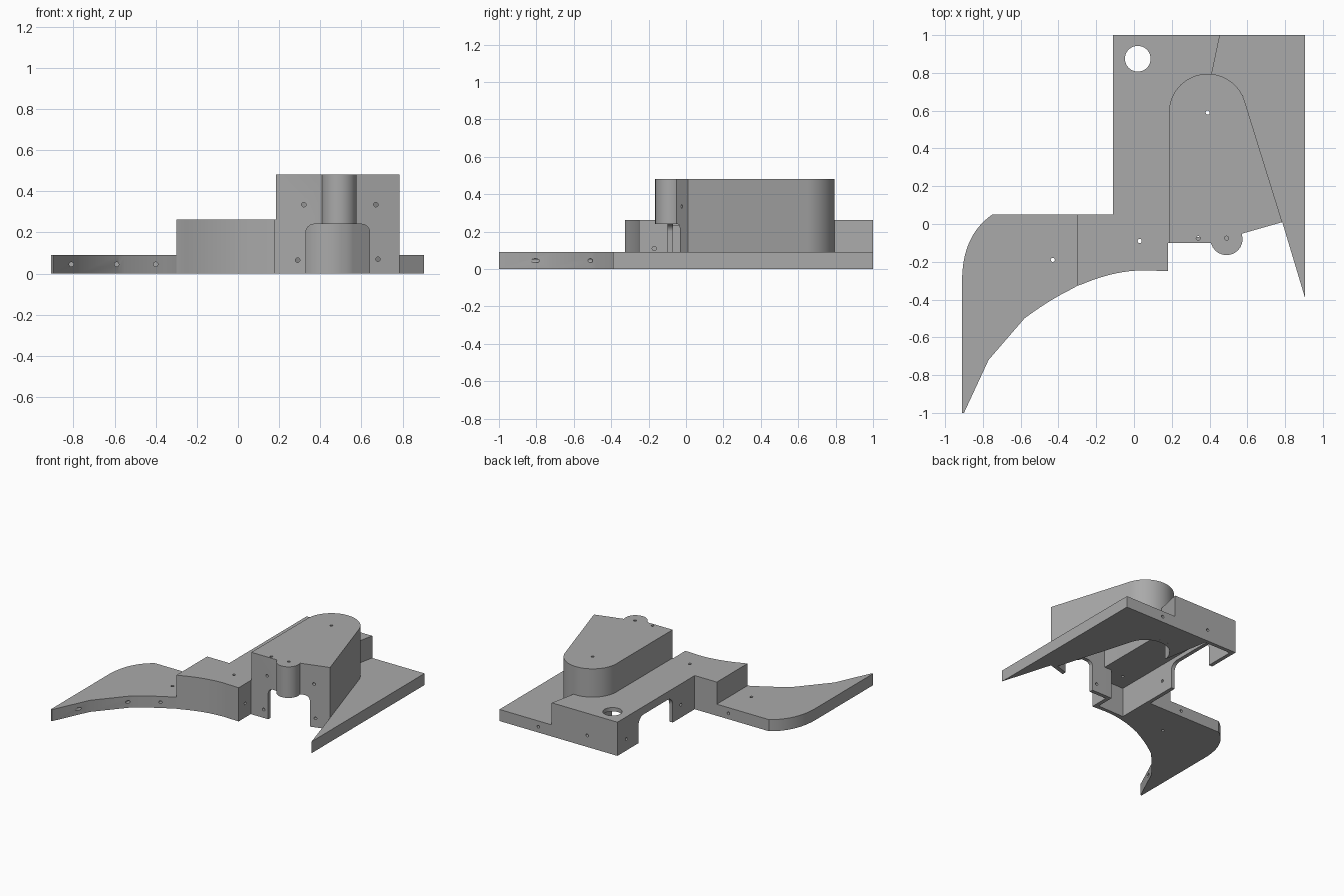
import bpy, bmesh, math
from mathutils import Vector

old = bpy.data.objects.get("Cube")
if old:
    bpy.data.objects.remove(old, do_unlink=True)

grey = bpy.data.materials.new("plain grey")
grey.use_nodes = True
grey.diffuse_color = (0.4, 0.4, 0.4, 1)
grey.node_tree.nodes["Principled BSDF"].inputs["Base Color"].default_value = (0.4, 0.4, 0.4, 1)

LOW, MID, TOP = 0.09, 0.262, 0.482
PLACE = {"x": lambda a, b, h: (h, a, b),
         "y": lambda a, b, h: (a, h, b),
         "z": lambda a, b, h: (a, b, h)}


def arc(cx, cy, r, start, end, n=16):
    angles = [math.radians(start + (end - start) * i / n) for i in range(n + 1)]
    return [(cx + r * math.cos(t), cy + r * math.sin(t)) for t in angles]


def bezier(p, q, r, n=16):
    p, q, r = Vector(p), Vector(q), Vector(r)
    ts = [i / n for i in range(n + 1)]
    return [tuple(p * (1 - t) ** 2 + q * 2 * t * (1 - t) + r * t * t) for t in ts]


def add_prism(bm, points, lo, hi, axis):
    """Extrude a flat outline along one axis."""
    put = PLACE[axis]
    bottom = [bm.verts.new(put(a, b, lo)) for a, b in points]
    top = [bm.verts.new(put(a, b, hi)) for a, b in points]
    faces = [bm.faces.new(bottom), bm.faces.new(top)]
    n = len(points)
    for i in range(n):
        j = (i + 1) % n
        faces.append(bm.faces.new((bottom[i], bottom[j], top[j], top[i])))
    bmesh.ops.recalc_face_normals(bm, faces=faces)


def make(name, prisms):
    bm = bmesh.new()
    for args in prisms:
        add_prism(bm, *args)
    mesh = bpy.data.meshes.new(name)
    bm.to_mesh(mesh)
    bm.free()
    mesh.materials.append(grey)
    obj = bpy.data.objects.new(name, mesh)
    bpy.context.collection.objects.link(obj)
    return obj


def arch(left, right, top, r):
    """Doorway outline with rounded upper corners."""
    return ([(left, -0.1), (right, -0.1)] + arc(right - r, top - r, r, 0, 90, 8)
            + arc(left + r, top - r, r, 90, 180, 8))


# Shared curves: sweeping front edge and rounded tower end
CX, CY, R, TILT = 0.39, 0.59, 0.205, 17
front_curve = bezier((-0.58, -0.5), (-0.24, -0.245), (0.06, -0.245), 24)
split = (-0.30, -0.327)
wing_front = [p for p in front_curve if p[0] < split[0] - 0.005]
block_front = [p for p in front_curve if p[0] > split[0] + 0.005]

# Low curved wing on the -x side
left_wing = make("right_wing_plate", [(
    [(-0.91, -1), (-0.90, -1), (-0.77, -0.72)] + wing_front
    + [split, (-0.30, 0.05)]
    + bezier((-0.75, 0.05), (-0.91, -0.06), (-0.91, -0.30)), 0, LOW, "z")])

# Low pointed plate on the +x side
right_wing = make("left_wing_plate", [(
    [(0.905, -0.39), (0.905, 1), (0.455, 1), (0.41, 0.794)]
    + arc(CX, CY, R, 84, TILT) + [(0.785, 0.01)], 0, LOW, "z")])

# Medium height block
block = make("middle_block", [(
    [split] + block_front + [(0.18, -0.25), (0.18, -0.10), (0.185, -0.10)]
    + arc(CX, CY, R, 180, 84) + [(0.455, 1), (-0.11, 1), (-0.11, 0.05), (-0.30, 0.05)],
    0, MID, "z")])

# Tall tower with rounded back and the round boss over its doorway
tower = make("tower", [(
    [(0.185, -0.10), (0.41, -0.10), (0.575, -0.05), (0.785, 0.01)]
    + arc(CX, CY, R, TILT, 180, 32), 0, TOP, "z")])
boss = make("front_boss", [(arc(0.49, -0.08, 0.085, 0, 345, 23), 0.24, TOP, "z")])

# Cutters: hollow undersides, doorways and drilled holes
W = 0.03
tower_hollow = make("tower_hollow_cutter", [(
    [(0.215, -0.07), (0.42, -0.07), (0.565, -0.02), (0.74, 0.03)]
    + arc(CX, CY, R - W, TILT, 180, 32), -0.1, TOP - W, "z")])
block_hollow = make("block_hollow_cutter", [(
    [(-0.08, -0.22), (0.15, -0.215), (0.15, -0.071), (0.3, -0.069), (0.3, 0.6),
     (0.2151, 0.6), (0.15, 0.97), (-0.08, 0.97)], -0.1, MID - W, "z")])
doorways = make("doorway_cutter", [
    (arch(0.33, 0.64, 0.24, 0.04), -0.3, 0.1, "y"),
    (arch(0.32, 0.74, 0.20, 0.06), -0.2, -0.05, "x")])

HOLES = [  # axis, first coordinate, second coordinate, start, end
    ("z", -0.43, -0.19, -0.05, 0.2), ("z", 0.03, -0.09, 0.2, 0.3),
    ("z", 0.34, -0.075, 0.4, 0.5), ("z", 0.49, -0.075, 0.4, 0.5),
    ("z", CX, CY, 0.4, 0.5),
    ("y", 0.32, 0.335, -0.2, -0.05), ("y", 0.67, 0.335, -0.1, 0.03),
    ("y", 0.29, 0.065, -0.2, -0.05), ("y", 0.68, 0.07, -0.1, 0.03),
    ("y", -0.81, 0.045, -0.9, -0.72), ("y", -0.59, 0.045, -0.6, -0.43),
    ("y", -0.40, 0.045, -0.45, -0.32), ("y", -0.40, 0.045, 0, 0.1),
    ("y", 0.57, 0.045, 0.95, 1.1), ("y", 0.15, 0.09, 0.95, 1.1),
    ("x", 0.89, 0.09, -0.2, -0.05), ("x", 0.22, 0.10, -0.2, -0.05),
    ("x", -0.17, 0.11, 0.1, 0.25)]
holes = make("hole_cutter",
             [(arc(a, b, 0.011, 0, 330, 11), lo, hi, ax) for ax, a, b, lo, hi in HOLES]
             + [(arc(0.02, 0.875, 0.068, 0, 350, 35), 0.1, 0.4, "z")])

USES = {left_wing: [holes], right_wing: [holes],
        block: [block_hollow, doorways, holes],
        tower: [tower_hollow, block_hollow, doorways, holes],
        boss: [tower_hollow, holes]}
for part, cutters in USES.items():
    bpy.ops.object.select_all(action="DESELECT")
    part.select_set(True)
    bpy.context.view_layer.objects.active = part
    for cutter in cutters:
        mod = part.modifiers.new("cut", "BOOLEAN")
        mod.operation, mod.solver, mod.object = "DIFFERENCE", "EXACT", cutter
        bpy.ops.object.modifier_apply(modifier=mod.name)
    bpy.ops.object.shade_smooth_by_angle(angle=math.radians(25))

for cutter in (tower_hollow, block_hollow, doorways, holes):
    bpy.data.objects.remove(cutter, do_unlink=True)
